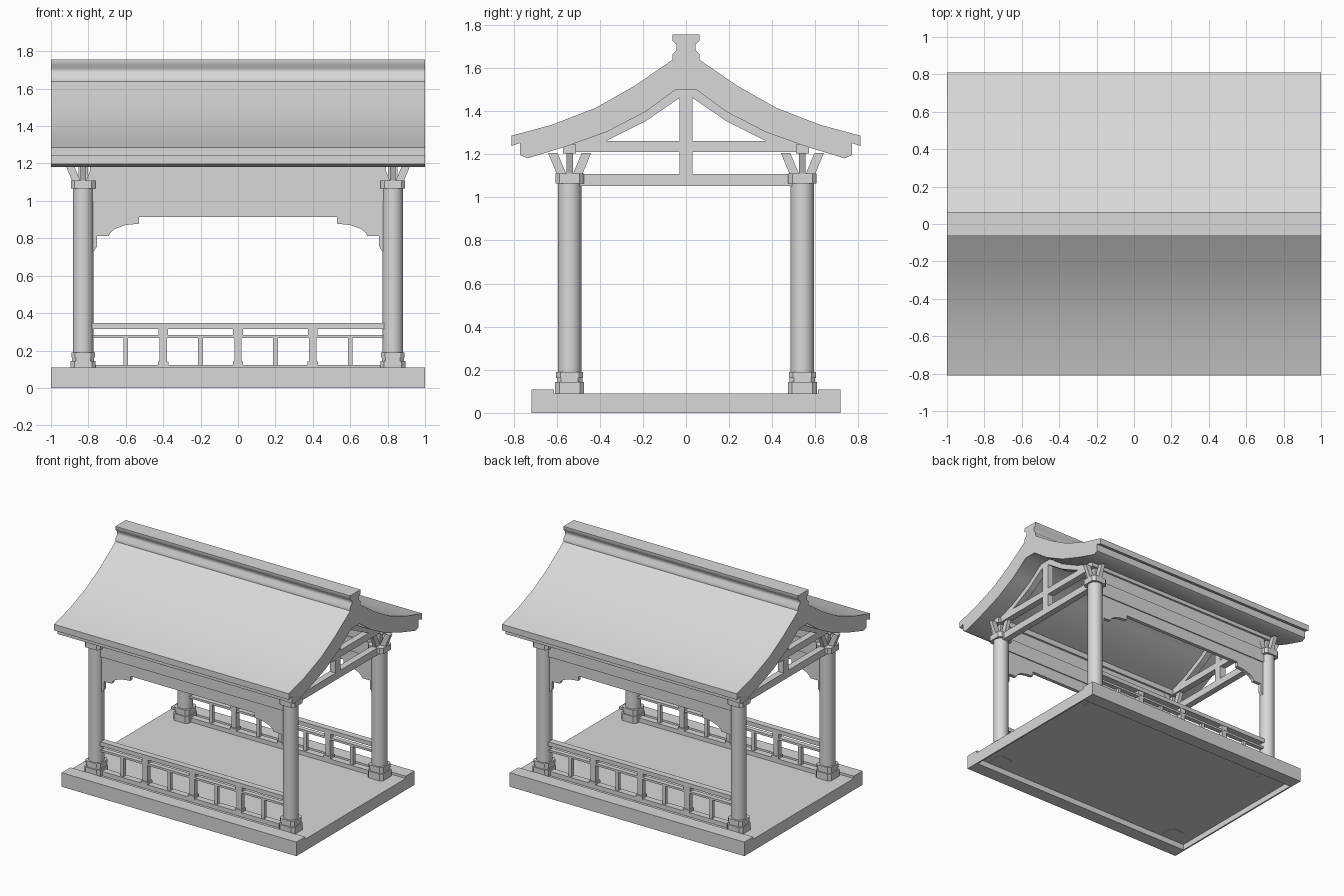
import bpy, bmesh
from math import radians
from mathutils import Vector

cube = bpy.data.objects.get("Cube")
if cube:
    bpy.data.objects.remove(cube, do_unlink=True)

stone = bpy.data.materials.new("pale grey")
stone.use_nodes = True
GREY = (0.69, 0.69, 0.69, 1)
stone.diffuse_color = GREY
stone.node_tree.nodes["Principled BSDF"].inputs["Base Color"].default_value = GREY


def finish(bm, name, smooth=0):
    bmesh.ops.recalc_face_normals(bm, faces=bm.faces)
    mesh = bpy.data.meshes.new(name)
    bm.to_mesh(mesh)
    bm.free()
    mesh.materials.append(stone)
    ob = bpy.data.objects.new(name, mesh)
    bpy.context.collection.objects.link(ob)
    if smooth:
        bpy.ops.object.select_all(action='DESELECT')
        ob.select_set(True)
        bpy.context.view_layer.objects.active = ob
        bpy.ops.object.shade_smooth_by_angle(angle=radians(smooth))


def prism(name, profile, axis, lo, hi, smooth=0):
    """Extrude a closed 2D profile along x (profile y,z), y (x,z) or z (x,y)."""
    place = {'x': lambda a, b, t: (t, a, b),
             'y': lambda a, b, t: (a, t, b),
             'z': lambda a, b, t: (a, b, t)}[axis]
    bm = bmesh.new()
    face = bm.faces.new([bm.verts.new(place(a, b, lo)) for a, b in profile])
    out = bmesh.ops.extrude_face_region(bm, geom=[face])
    shift = Vector(place(0, 0, hi - lo))
    bmesh.ops.translate(bm, vec=shift,
                        verts=[v for v in out['geom'] if isinstance(v, bmesh.types.BMVert)])
    finish(bm, name, smooth)


def box(name, x0, x1, y0, y1, z0, z1):
    prism(name, [(x0, y0), (x1, y0), (x1, y1), (x0, y1)], 'z', z0, z1)


def mirrored(half):
    """Close a half profile by reflecting its first coordinate."""
    return half + [(-a, b) for a, b in reversed(half) if a != 0]


def chamfered(name, cx, cy, r, z0, z1, cut=0.02):
    k = r - cut
    pts = [(r, -k), (r, k), (k, r), (-k, r), (-r, k), (-r, -k), (-k, -r), (k, -r)]
    prism(name, [(cx + a, cy + b) for a, b in pts], 'z', z0, z1)


CX, CY = 0.828, 0.54
SIDES = ((-1, "front"), (1, "back"))
ENDS = ((-1, "right"), (1, "left"))

# Floor slab with raised kerbs, hollow underneath and closed by end skirts
base = [(0, 0.045), (0.612, 0.045), (0.612, 0), (0.718, 0), (0.718, 0.108),
        (0.612, 0.108), (0.612, 0.09), (0, 0.09)]
prism("base", mirrored(base), 'x', -1, 1)

# Roof: ridge cap, curved slopes, stepped eaves and curved underside
roof = [(0.063, 1.755), (0.063, 1.727), (0.043, 1.709), (0.043, 1.685), (0.063, 1.663),
        (0.063, 1.638), (0.24, 1.517), (0.42, 1.415), (0.625, 1.336), (0.81, 1.286),
        (0.81, 1.239), (0.77, 1.252), (0.77, 1.197), (0.737, 1.181), (0.56, 1.235),
        (0.37, 1.303), (0.19, 1.396), (0.05, 1.498)]
prism("roof", mirrored(roof), 'x', -1, 1, 50)

# Curved rafter running just below the roof underside
top = [(0, 1.51), (0.05, 1.505), (0.19, 1.402), (0.37, 1.309), (0.56, 1.24)]
low = [(0.56, 1.212), (0.37, 1.262), (0.19, 1.352), (0, 1.482)]
rafter = mirrored(top + low[:-1])
rafter.insert(len(top + low) - 1, low[-1])

# Bracket arm, as offset from the column axis against height
arm = [(0.012, 1.10), (0.056, 1.10), (0.1, 1.206), (0.056, 1.206)]

for sx, end in ENDS:
    x = sx * CX
    box(end + "_base_skirt", sx * 0.994 - 0.006, sx * 0.994 + 0.006, -0.615, 0.615, 0, 0.05)
    # Gable truss
    box(end + "_cross_beam", x - 0.025, x + 0.025, -CY, CY, 1.053, 1.108)
    box(end + "_tie_beam", x - 0.025, x + 0.025, -0.56, 0.56, 1.21, 1.262)
    box(end + "_king_post", x - 0.025, x + 0.025, -0.03, 0.03, 1.10, 1.50)
    prism(end + "_rafter", rafter, 'x', x - 0.025, x + 0.025)

    for sy, side in SIDES:
        y = sy * CY
        tag = side + "_" + end
        # Column on its chamfered foot
        bm = bmesh.new()
        bmesh.ops.create_cone(bm, cap_ends=True, segments=32, radius1=0.055,
                              radius2=0.055, depth=0.98)
        bmesh.ops.translate(bm, verts=bm.verts, vec=(x, y, 0.58))
        finish(bm, tag + "_column", 35)
        chamfered(tag + "_plinth", x, y, 0.067, 0.041, 0.143)
        chamfered(tag + "_neck", x, y, 0.059, 0.143, 0.163)
        chamfered(tag + "_ring", x, y, 0.063, 0.163, 0.19)
        chamfered(tag + "_capital", x, y, 0.066, 1.065, 1.11)
        # Four flaring bracket arms round a small post
        box(tag + "_bracket_post", x - 0.015, x + 0.015, y - 0.015, y + 0.015, 1.10, 1.24)
        for s in (-1, 1):
            prism(tag + "_bracket_arm_y", [(y + s * a, b) for a, b in arm], 'x',
                  x - 0.015, x + 0.015)
            prism(tag + "_bracket_arm_x", [(x + s * a, b) for a, b in arm], 'y',
                  y - 0.015, y + 0.015)

# Shaped valance with corner brackets
valance = [(0.79, 1.235), (0.79, 0.727), (0.773, 0.727), (0.755, 0.754), (0.755, 0.813),
           (0.69, 0.813), (0.683, 0.83), (0.655, 0.852), (0.60, 0.871), (0.53, 0.878),
           (0.53, 0.914)]

for sy, side in SIDES:
    y = sy * CY
    prism(side + "_valance", mirrored(valance), 'y', y - 0.014, y + 0.014)
    box(side + "_lintel", -0.79, 0.79, y - 0.022, y + 0.022, 1.0, 1.108)
    box(side + "_purlin", -CX - 0.05, CX + 0.05, y - 0.03, y + 0.03, 1.203, 1.245)
    # Railing
    for name, z0, z1, t in (("top_rail", 0.315, 0.347, 0.025),
                            ("middle_rail", 0.267, 0.283, 0.018),
                            ("bottom_rail", 0.088, 0.123, 0.025)):
        box(side + "_" + name, -0.79, 0.79, y - t, y + t, z0, z1)
    for i in range(-3, 4):
        x = i * 0.2
        if i % 2:
            box(side + "_baluster", x - 0.013, x + 0.013, y - 0.013, y + 0.013, 0.12, 0.27)
        else:
            box(side + "_rail_post", x - 0.02, x + 0.02, y - 0.02, y + 0.02, 0.12, 0.32)
            box(side + "_post_foot", x - 0.028, x + 0.028, y - 0.028, y + 0.028, 0.12, 0.142)
            box(side + "_post_head", x - 0.026, x + 0.026, y - 0.022, y + 0.022, 0.28, 0.32)
